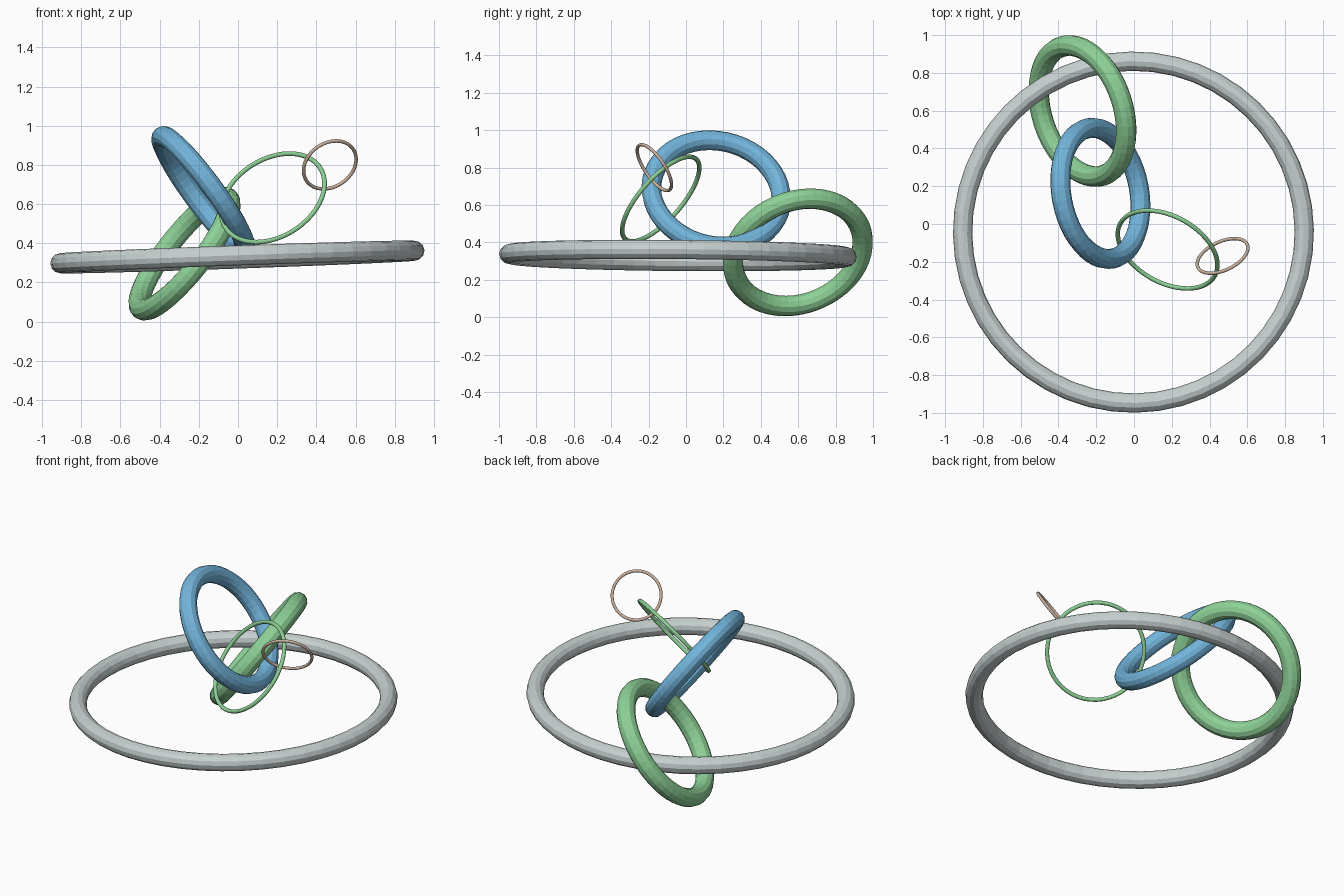
import bpy
from mathutils import Vector

if "Cube" in bpy.data.objects:
    bpy.data.objects.remove(bpy.data.objects["Cube"])


def material(name, rgb):
    m = bpy.data.materials.new(name)
    m.diffuse_color = (*rgb, 1.0)
    m.use_nodes = True
    m.node_tree.nodes["Principled BSDF"].inputs["Base Color"].default_value = m.diffuse_color
    return m


grey = material("pale_grey", (0.57, 0.63, 0.63))
blue = material("sky_blue", (0.17, 0.46, 0.71))
green = material("leaf_green", (0.27, 0.64, 0.31))
tan = material("tan", (0.59, 0.45, 0.35))


def ring(name, centre, normal, major, minor, mat):
    """Faceted torus whose axis points along normal."""
    rot = Vector(normal).to_track_quat('Z', 'Y').to_euler()
    bpy.ops.mesh.primitive_torus_add(
        location=centre, rotation=rot, major_radius=major, minor_radius=minor,
        major_segments=48, minor_segments=12)
    ob = bpy.context.object
    ob.name = name
    ob.data.materials.append(mat)
    bpy.ops.object.shade_flat()
    return ob


# Chain of linked rings, from the large base hoop to the smallest loop
ring("base_hoop", (-0.003, -0.043, 0.33), (-0.0355, 0.009, 1), 0.905, 0.051, grey)
ring("thick_green_ring", (-0.273, 0.598, 0.347), (0.762, 0.248, -0.598), 0.358, 0.055, green)
ring("thick_blue_ring", (-0.178, 0.162, 0.662), (0.797, 0.148, 0.586), 0.351, 0.053, blue)
ring("thin_green_ring", (0.178, -0.135, 0.632), (0.383, 0.691, -0.612), 0.286, 0.012, green)
ring("small_tan_ring", (0.469, -0.169, 0.80), (-0.36, 0.768, 0.523), 0.144, 0.009, tan)
